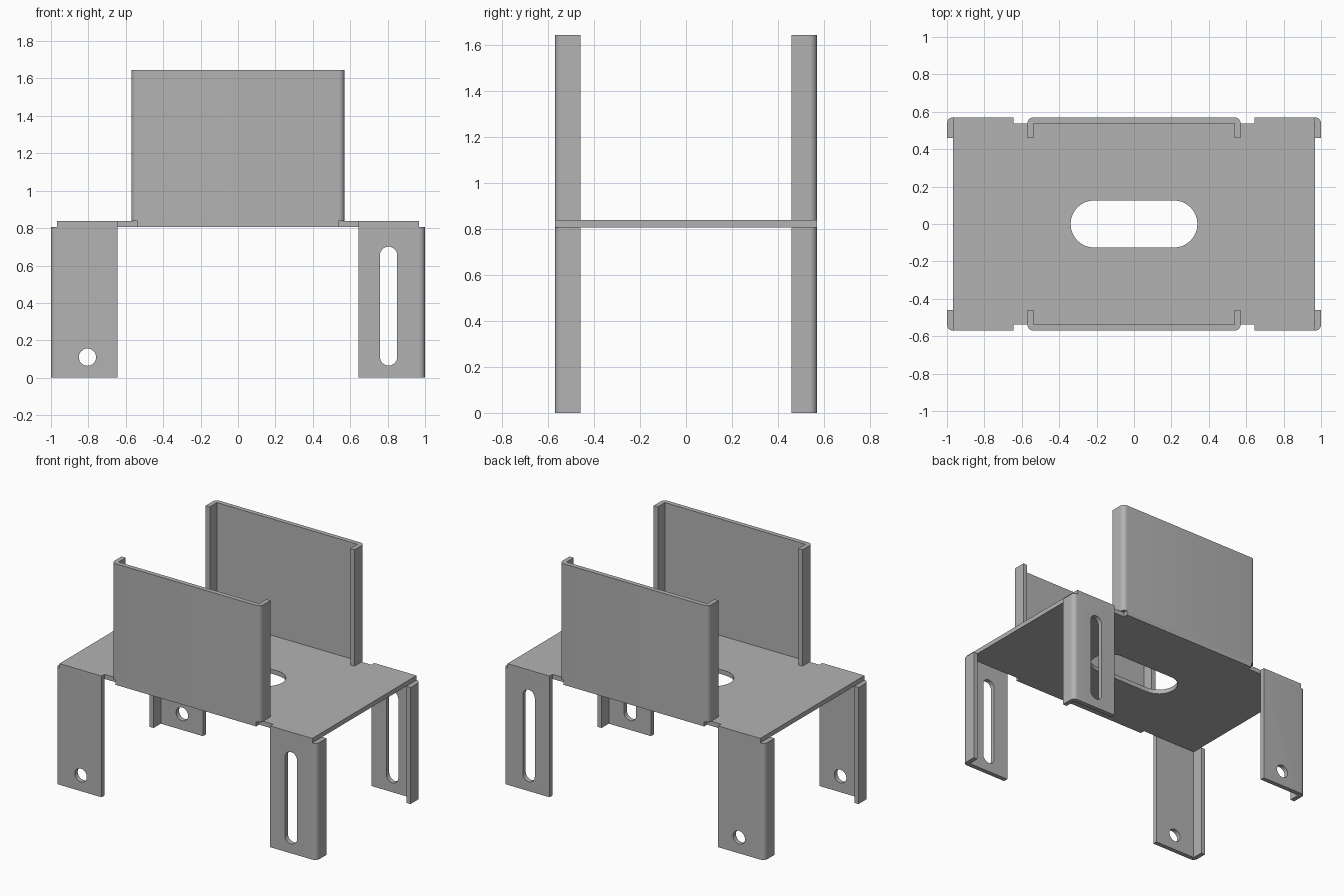
import bpy, bmesh
from math import pi, sin, cos, radians

cube = bpy.data.objects.get("Cube")
if cube:
    bpy.data.objects.remove(cube, do_unlink=True)

grey = bpy.data.materials.new("sheet metal grey")
grey.use_nodes = True
colour = (0.45, 0.45, 0.45, 1)
grey.diffuse_color = colour
grey.node_tree.nodes["Principled BSDF"].inputs["Base Color"].default_value = colour

T = 0.032                      # sheet thickness
DEPTH, FLANGE = 0.57, 0.46     # outer face and inner lip in y
LOW, HIGH, TOP = 0.807, 0.839, 1.645
WALL, LEG_IN, LEG_OUT = 0.57, 0.645, 1.0


def prism(name, points, z0, z1):
    """Extrude a flat outline from z0 to z1."""
    bm = bmesh.new()
    face = bm.faces.new([bm.verts.new((x, y, z0)) for x, y in points])
    grown = bmesh.ops.extrude_face_region(bm, geom=[face])["geom"]
    bmesh.ops.translate(bm, vec=(0, 0, z1 - z0),
                        verts=[v for v in grown if isinstance(v, bmesh.types.BMVert)])
    bmesh.ops.recalc_face_normals(bm, faces=bm.faces)
    mesh = bpy.data.meshes.new(name)
    bm.to_mesh(mesh)
    bm.free()
    mesh.materials.append(grey)
    obj = bpy.data.objects.new(name, mesh)
    bpy.context.collection.objects.link(obj)
    return obj


def arc(cx, cy, r, start, end, n=8):
    angles = [radians(start + (end - start) * i / n) for i in range(n + 1)]
    return [(cx + r * cos(a), cy + r * sin(a)) for a in angles]


def capsule(cx, cy, half, r):
    """Round hole, or a slot along x when half is above zero."""
    pts = arc(cx + half, cy, r, -90, 90, 16) + arc(cx - half, cy, r, 90, 270, 16)
    return pts if half else pts[:16] + pts[17:-1]


def cut(obj, cutter):
    mod = obj.modifiers.new("hole", 'BOOLEAN')
    mod.operation, mod.solver, mod.object = 'DIFFERENCE', 'EXACT', cutter
    graph = bpy.context.evaluated_depsgraph_get()
    mesh = bpy.data.meshes.new_from_object(obj.evaluated_get(graph))
    obj.modifiers.clear()
    obj.data = mesh
    bpy.data.objects.remove(cutter, do_unlink=True)


def smooth(obj):
    bpy.ops.object.select_all(action='DESELECT')
    obj.select_set(True)
    bpy.context.view_layer.objects.active = obj
    bpy.ops.object.shade_smooth_by_angle(angle=radians(30))


def oriented(points, sx, sy):
    return [(x * sx, y * sy) for x, y in points]


# Deck: notched sheet with a central slot
quarter = [(LEG_OUT - T, DEPTH), (LEG_IN, DEPTH), (LEG_IN, DEPTH - T),
           (WALL - T, DEPTH - T), (WALL - T, DEPTH)]
half = quarter + oriented(quarter[::-1], -1, 1)
deck = prism("deck", half + oriented(half, -1, -1), LOW, HIGH)
cut(deck, prism("deck_cutter", capsule(0, 0, 0.213, 0.126), LOW - T, HIGH + T))
smooth(deck)


def corner(x):
    """Folded lip with a rounded outer bend, ending at outer x."""
    return ([(x - T, DEPTH - T), (x - T, FLANGE), (x, FLANGE)]
            + arc(x - T, DEPTH - T, T, 0, 90))


# Upright walls and legs, front and back
for side, sy in (("front", -1), ("back", 1)):
    right = corner(WALL)
    wall = prism(side + "_wall", oriented(right + oriented(right[::-1], -1, 1), 1, sy),
                 HIGH, TOP)
    smooth(wall)

    for hand, sx in (("left", 1), ("right", -1)):
        profile = [(LEG_IN, DEPTH), (LEG_IN, DEPTH - T)] + corner(LEG_OUT)
        leg = prism(f"{side}_{hand}_leg", oriented(profile, sx, sy), 0, LOW)
        # long slot in the left legs, bolt hole in the right legs
        mid, reach = (0.383, 0.272) if sx > 0 else (0.11, 0)
        hole = prism("leg_cutter", capsule(-mid, 0, reach, 0.046), -0.1, 0.1)
        # stand the cutter up: its x becomes -z, its z becomes y
        for v in hole.data.vertices:
            x, y, z = v.co
            v.co = (0.805 * sx + y, sy * (DEPTH - T / 2) + z, -x)
        bm = bmesh.new()
        bm.from_mesh(hole.data)
        bmesh.ops.recalc_face_normals(bm, faces=bm.faces)
        bm.to_mesh(hole.data)
        bm.free()
        cut(leg, hole)
        smooth(leg)
